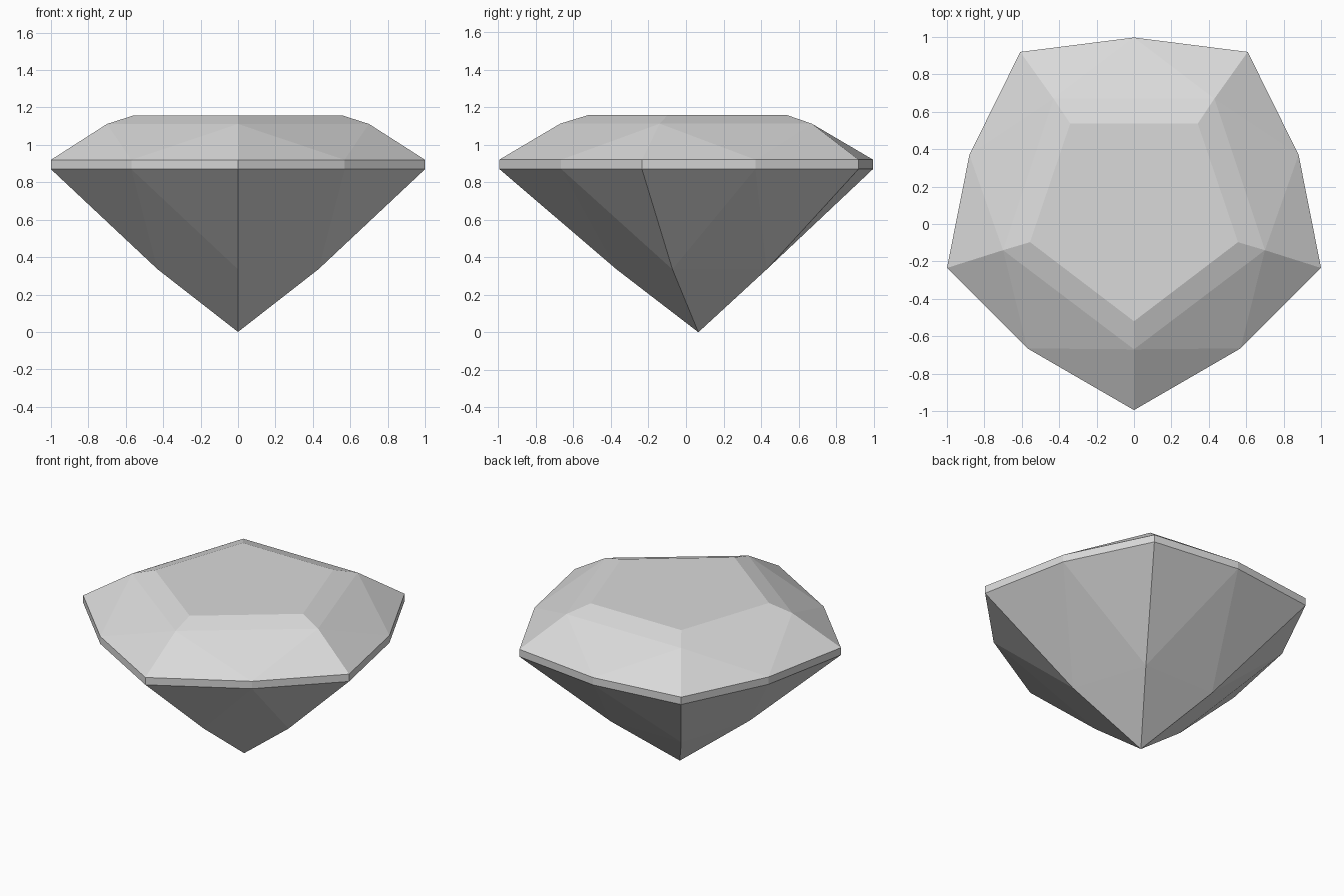
import bpy
import bmesh

cube = bpy.data.objects.get("Cube")
if cube:
    bpy.data.objects.remove(cube, do_unlink=True)

GREY = (0.7, 0.7, 0.7, 1.0)
mat = bpy.data.materials.new("pale grey")
mat.use_nodes = True
mat.diffuse_color = GREY
mat.node_tree.nodes["Principled BSDF"].inputs["Base Color"].default_value = GREY

# Right-hand halves of each outline, running from front to back
GIRDLE = [(0, -0.995), (0.57, -0.665), (1.0, -0.235), (0.88, 0.37), (0.608, 0.92), (0, 0.997)]
CROWN = [(0, -0.67), (0.7, -0.14), (0.43, 0.67)]
TABLE = [(0, -0.52), (0.556, -0.097), (0.341, 0.537)]
PAVILION = [(0, -0.37), (0.43, -0.072), (0.265, 0.43)]

bm = bmesh.new()


def ring(half, z):
    """Mirror a half outline across x = 0 into a closed ring of vertices."""
    mirrored = [(-x, y) for x, y in reversed(half) if x > 0]
    return [bm.verts.new((x, y, z)) for x, y in half + mirrored]


girdle_top = ring(GIRDLE, 0.92)
girdle_low = ring(GIRDLE, 0.87)
crown = ring(CROWN, 1.112)
table = ring(TABLE, 1.158)
pavilion = ring(PAVILION, 0.335)
culet = bm.verts.new((0, 0.066, 0))

# Girdle band
for i in range(10):
    j = (i + 1) % 10
    bm.faces.new((girdle_low[i], girdle_low[j], girdle_top[j], girdle_top[i]))

# Five repeated sectors of crown and pavilion facets
for i in range(5):
    j = (i + 1) % 5
    main, mid, after = 2 * i, 2 * i + 1, 2 * j
    for edge, inner in ((girdle_top, crown), (girdle_low, pavilion)):
        bm.faces.new((edge[main], edge[mid], inner[i]))
        bm.faces.new((edge[mid], edge[after], inner[j]))
        bm.faces.new((edge[mid], inner[j], inner[i]))
    bm.faces.new((crown[i], crown[j], table[j], table[i]))
    bm.faces.new((pavilion[i], pavilion[j], culet))

# Flat table on top
bm.faces.new(table)
bmesh.ops.recalc_face_normals(bm, faces=bm.faces)

mesh = bpy.data.meshes.new("cut_gem")
bm.to_mesh(mesh)
bm.free()
mesh.materials.append(mat)
gem = bpy.data.objects.new("cut_gem", mesh)
bpy.context.collection.objects.link(gem)
